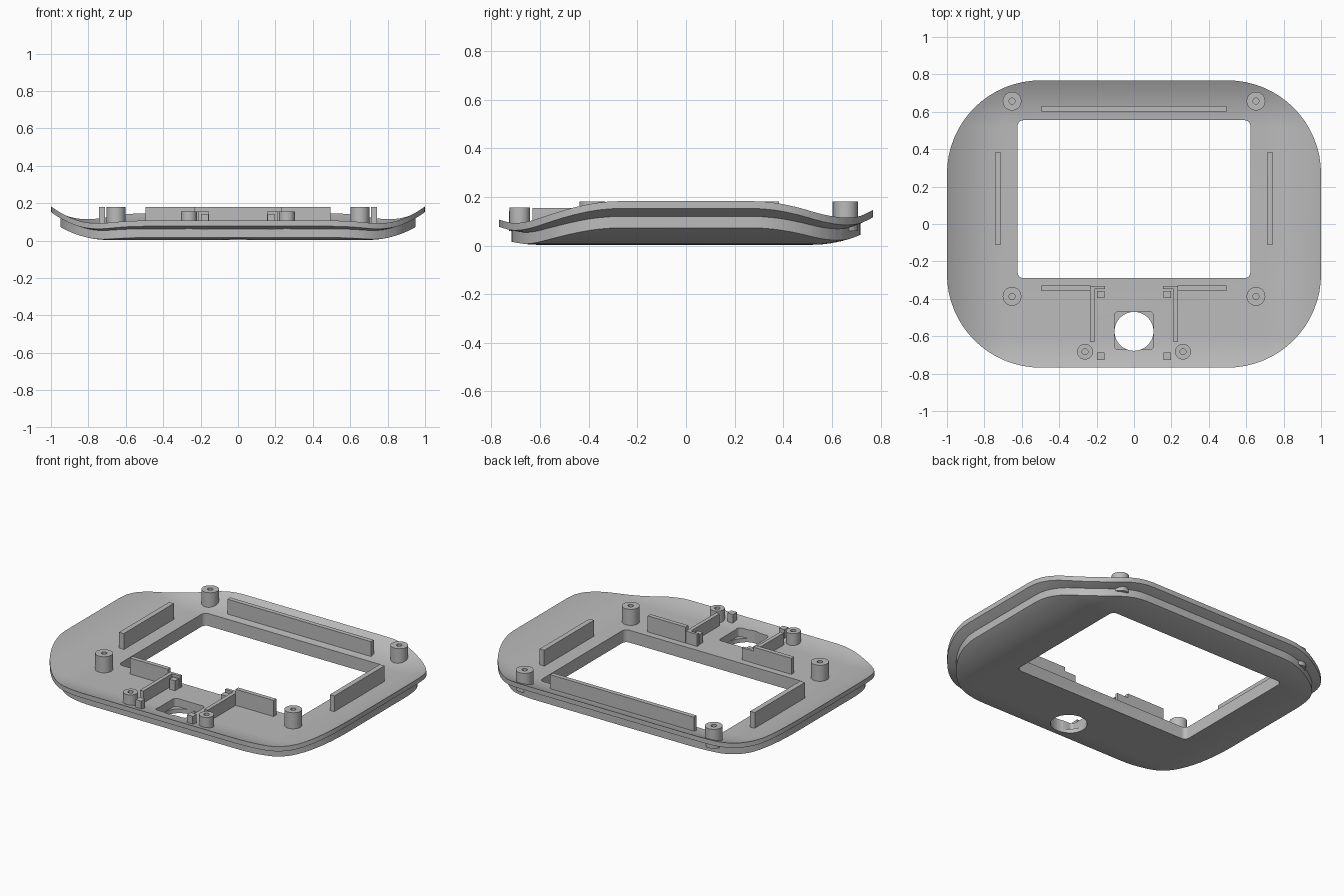
import bpy, bmesh, math

if "Cube" in bpy.data.objects:
    bpy.data.objects.remove(bpy.data.objects["Cube"], do_unlink=True)

# Single plastic colour
grey = bpy.data.materials.new("plain_grey")
grey.use_nodes = True
colour = (0.5, 0.5, 0.5, 1)
grey.diffuse_color = colour
grey.node_tree.nodes["Principled BSDF"].inputs["Base Color"].default_value = colour

TOP, LIP, BOTTOM = 0.08, 0.05, 0.003   # levels before the plate is bent
BEND = 0.52                            # radius of the upturned edges
FLAT_X, FLAT_BACK, FLAT_FRONT = 0.69, 0.515, -0.604


def rise(d):
    """Height gained on the circular upturn, d past its start."""
    return BEND - math.sqrt(BEND ** 2 - d ** 2) if d > 0 else 0


def bend(x, y):
    return rise(abs(x) - FLAT_X) + rise(y - FLAT_BACK) + rise(FLAT_FRONT - y)


def rounded_rect(hx, hy, r, cy=0, steps=16):
    pts = []
    for q, (sx, sy) in enumerate([(1, 1), (-1, 1), (-1, -1), (1, -1)]):
        for i in range(steps + 1):
            a = math.pi / 2 * (q + i / steps)
            pts.append((sx * (hx - r) + r * math.cos(a),
                        cy + sy * (hy - r) + r * math.sin(a)))
    return pts


def stack(bm, layers):
    """Skin a closed solid through equal-length outlines, given (outline, z)."""
    rings = [[bm.verts.new((x, y, z)) for x, y in pts] for pts, z in layers]
    n = len(rings[0])
    for a, b in zip(rings, rings[1:]):
        for i in range(n):
            j = (i + 1) % n
            bm.faces.new((a[i], a[j], b[j], b[i]))
    bm.faces.new(rings[0])
    bm.faces.new(rings[-1])
    bmesh.ops.recalc_face_normals(bm, faces=bm.faces)


def finish(bm, name):
    mesh = bpy.data.meshes.new(name)
    bm.to_mesh(mesh)
    bm.free()
    mesh.materials.append(grey)
    ob = bpy.data.objects.new(name, mesh)
    bpy.context.collection.objects.link(ob)
    return ob


def activate(ob):
    bpy.ops.object.select_all(action='DESELECT')
    ob.select_set(True)
    bpy.context.view_layer.objects.active = ob


def smooth(ob):
    activate(ob)
    bpy.ops.object.shade_smooth_by_angle(angle=math.radians(30))


def prism(name, pts, z0, z1):
    bm = bmesh.new()
    stack(bm, [(pts, z0), (pts, z1)])
    return finish(bm, name)


def box(name, x0, x1, y0, y1, top, base=0.06):
    return prism(name, [(x0, y0), (x1, y0), (x1, y1), (x0, y1)], base, top)


def boss(name, x, y, r, top):
    """Screw post with a blind hole."""
    def circle(rad):
        return [(x + rad * math.cos(i * math.tau / 32),
                 y + rad * math.sin(i * math.tau / 32)) for i in range(32)]
    bm = bmesh.new()
    hole = 0.016
    stack(bm, [(circle(r), 0.06), (circle(r), top), (circle(hole), top),
               (circle(hole), top - 0.06)])
    smooth(finish(bm, name))


# Bezel plate: wide lip on top, narrower body below
bm = bmesh.new()
outer = rounded_rect(1, 0.768, 0.5)
inner = rounded_rect(0.95, 0.718, 0.45)
stack(bm, [(outer, TOP), (outer, LIP), (inner, LIP), (inner, BOTTOM)])

# Slice the upturned zones, then bend them
cuts = []
for i in range(10):
    t = i / 10
    dx = FLAT_X + t * (1 - FLAT_X)
    cuts += [((dx, 0, 0), (1, 0, 0)), ((-dx, 0, 0), (1, 0, 0)),
             ((0, FLAT_BACK + t * (0.768 - FLAT_BACK), 0), (0, 1, 0)),
             ((0, FLAT_FRONT - t * (0.768 + FLAT_FRONT), 0), (0, 1, 0))]
for co, no in cuts:
    bmesh.ops.bisect_plane(bm, geom=bm.verts[:] + bm.edges[:] + bm.faces[:],
                           dist=1e-5, plane_co=co, plane_no=no)
bmesh.ops.triangulate(bm, faces=bm.faces)
for v in bm.verts:
    v.co.z += bend(v.co.x, v.co.y)
plate = finish(bm, "bezel_plate")

# Screen window, button pocket and button hole
HOLE_Y = -0.574
cutters = [
    prism("window_cutter", rounded_rect(0.622, 0.422, 0.03, 0.133, 6), -0.1, 0.4),
    prism("pocket_cutter", rounded_rect(0.105, 0.1, 0.02, HOLE_Y + 0.004, 6), 0.03, 0.4),
    prism("hole_cutter", rounded_rect(0.104, 0.104, 0.1039, HOLE_Y, 12), -0.1, 0.4),
]
for c in cutters:
    c.hide_render = True
    mod = plate.modifiers.new("cut", 'BOOLEAN')
    mod.operation = 'DIFFERENCE'
    mod.solver = 'EXACT'
    mod.object = c
    activate(plate)
    bpy.ops.object.modifier_apply(modifier=mod.name)
    bpy.data.objects.remove(c, do_unlink=True)
smooth(plate)

# Long rib behind the window
box("back_rib", -0.495, 0.495, 0.602, 0.63, 0.18)

# Mirrored ribs, blocks and screw posts
for side, s in (("left", 1), ("right", -1)):
    def mbox(name, xa, xb, y0, y1, top):
        x0, x1 = sorted((s * xa, s * xb))
        box(side + "_" + name, x0, x1, y0, y1, top)

    mbox("side_rib", 0.71, 0.742, -0.11, 0.382, 0.18)
    mbox("front_rib", 0.233, 0.495, -0.357, -0.33, 0.18)
    mbox("front_rib_step", 0.155, 0.234, -0.348, -0.331, 0.155)
    mbox("button_rib", 0.21, 0.234, -0.632, -0.34, 0.155)
    mbox("inner_block", 0.158, 0.197, -0.395, -0.357, 0.142)
    mbox("outer_block", 0.158, 0.197, -0.727, -0.688, 0.142)
    boss(side + "_back_post", s * 0.652, 0.657, 0.05, 0.18)
    boss(side + "_middle_post", s * 0.652, -0.387, 0.05, 0.18)
    boss(side + "_front_post", s * 0.262, -0.683, 0.042, 0.156)
